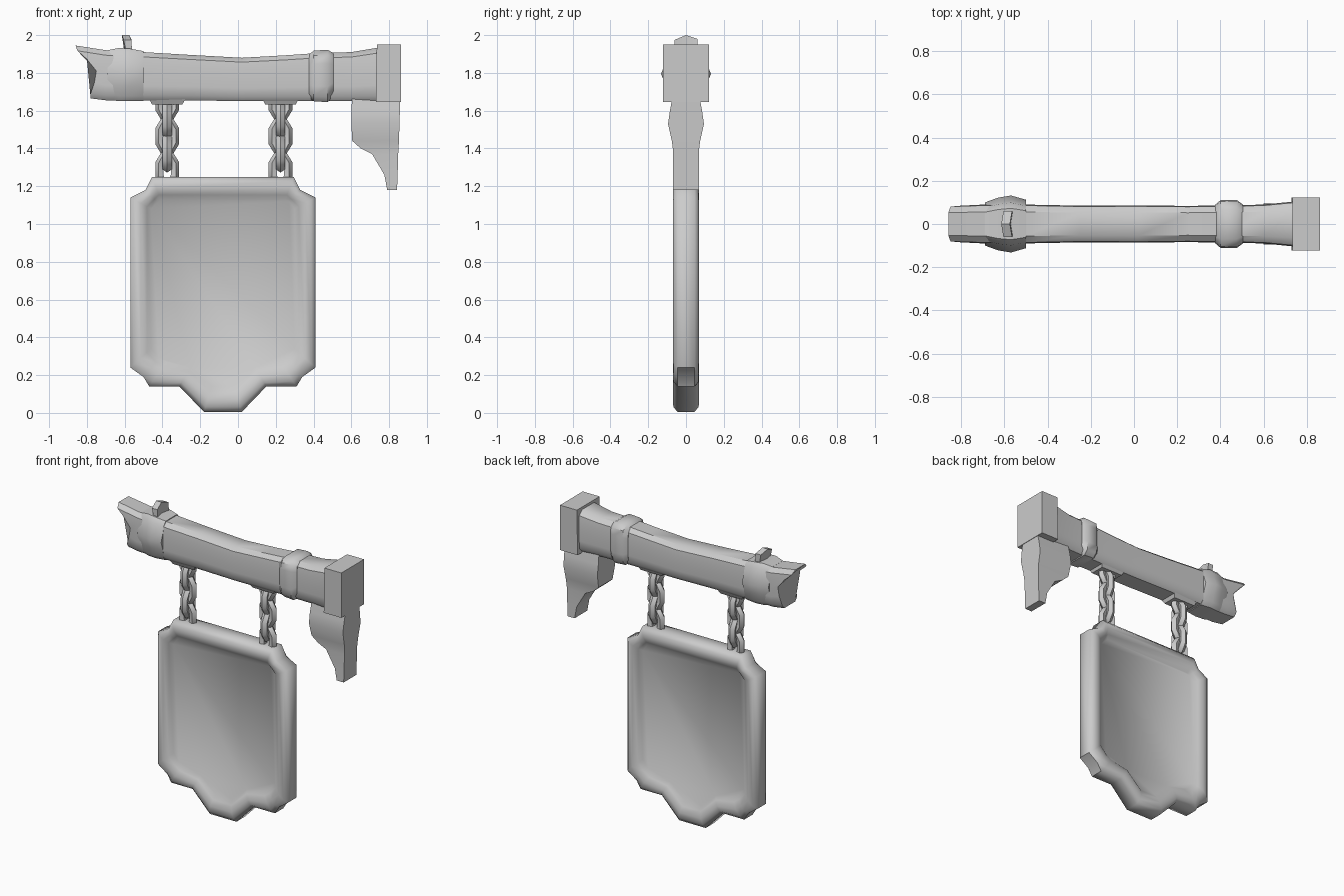
import bpy, bmesh, math
from mathutils import Vector

cube = bpy.data.objects.get("Cube")
if cube:
    bpy.data.objects.remove(cube)

grey = bpy.data.materials.new("weathered grey")
grey.use_nodes = True
COLOUR = (0.6, 0.6, 0.6, 1)
grey.diffuse_color = COLOUR
grey.node_tree.nodes["Principled BSDF"].inputs["Base Color"].default_value = COLOUR


def loft(name, rings, angle=40, closed=False):
    """Skin a row of equal rings; close it in a loop or cap both ends."""
    bm = bmesh.new()
    rows = [[bm.verts.new(p) for p in ring] for ring in rings]
    n = len(rows[0])
    pairs = list(zip(rows, rows[1:]))
    if closed:
        pairs.append((rows[-1], rows[0]))
    else:
        bm.faces.new(rows[0])
        bm.faces.new(rows[-1][::-1])
    for a, b in pairs:
        for i in range(n):
            j = (i + 1) % n
            bm.faces.new((a[i], b[i], b[j], a[j]))
    bmesh.ops.recalc_face_normals(bm, faces=bm.faces)
    mesh = bpy.data.meshes.new(name)
    bm.to_mesh(mesh)
    bm.free()
    mesh.materials.append(grey)
    ob = bpy.data.objects.new(name, mesh)
    bpy.context.collection.objects.link(ob)
    bpy.ops.object.select_all(action='DESELECT')
    bpy.context.view_layer.objects.active = ob
    ob.select_set(True)
    bpy.ops.object.shade_smooth_by_angle(angle=math.radians(angle))
    return ob


# Signboard: raised rounded frame around a sunken panel on both faces
CX = -0.08
outer = [(.375, 1.25), (.41, 1.18), (.49, 1.14), (.49, .24),
         (.42, .19), (.39, .14), (.23, .14), (.10, .005)]
inner = [(.33, 1.13), (.35, 1.12), (.38, 1.08), (.38, .34),
         (.34, .29), (.30, .27), (.17, .24), (.06, .14)]


def board_ring(t, y):
    half = [(a + (c - a) * t, b + (d - b) * t)
            for (a, b), (c, d) in zip(outer, inner)]
    return ([(CX + x, y, z) for x, z in half] +
            [(CX - x, y, z) for x, z in reversed(half)])


steps = [(1, .035), (.8, .055), (.5, .07), (.2, .067), (0, .045)]
loft("signboard", [board_ring(t, -y) for t, y in steps] +
     [board_ring(t, y) for t, y in reversed(steps)], 50)

# Beam: bevelled timber that sags in the middle, broken at the left end
LEVELS = (1, .9, .74, .52, .3, .1, 0)
BEAM = (.62, .95, 1, 1, 1, .95, .7)


def section(x, top, bottom, depth, widths=BEAM, shift=None):
    shift = shift or [0] * len(LEVELS)
    side = [(x + s, depth * w, bottom + (top - bottom) * t)
            for t, w, s in zip(LEVELS, widths, shift)]
    return side + [(a, -b, c) for a, b, c in reversed(side)]


broken = (-.10, -.09, -.04, .01, 0, -.02, -.02)
loft("beam", [
    section(-.76, 1.945, 1.665, .085, shift=broken),
    section(-.70, 1.92, 1.655, .09),
    section(-.50, 1.91, 1.655, .09),
    section(-.25, 1.895, 1.655, .085),
    section(.02, 1.88, 1.65, .086),
    section(.25, 1.893, 1.65, .084),
    section(.42, 1.905, 1.65, .086),
    section(.60, 1.91, 1.65, .09),
    section(.75, 1.935, 1.65, .105)])

# Bands: one with pointed sides near the break, one blockier
POINTED = (.55, .75, .82, 1, .82, .75, .55)
loft("pointed_band", [
    section(-.69, 1.92, 1.66, .10, POINTED),
    section(-.63, 1.932, 1.65, .122, POINTED),
    section(-.57, 1.928, 1.65, .132, POINTED),
    section(-.50, 1.915, 1.65, .112, POINTED)])
loft("block_band", [
    section(.375, 1.895, 1.67, .088),
    section(.40, 1.918, 1.65, .11),
    section(.475, 1.922, 1.645, .112),
    section(.505, 1.905, 1.68, .09)])


def box_ring(x0, x1, depth, z, skew=0):
    return [(x0, -depth, z), (x1, -depth, z),
            (x1 + skew, depth, z), (x0 + skew, depth, z)]


# Peg: thin splinter on top, peaked in the middle
loft("peg", [[(x - .6, y, 1.90), (x - .57, y, 1.90), (x - .575, y, z), (x - .615, y, z)]
             for x, y, z in ((.01, -.06, 1.975), (0, 0, 2.0), (.01, .06, 1.98))])

# End cap block
loft("end_cap", [box_ring(.73, .862, .122, 1.645),
                 box_ring(.735, .862, .122, 1.95)], 30)

# Bracket: tapering broken support below the cap
loft("bracket", [box_ring(*r) for r in (
    (.605, .86, .07, 1.68), (.60, .857, .085, 1.60), (.60, .855, .095, 1.53),
    (.605, .852, .075, 1.44), (.65, .85, .07, 1.40), (.71, .848, .068, 1.37),
    (.775, .845, .068, 1.26), (.79, .842, .068, 1.18))], 35)

# Chains: chunky links turned alternately a quarter round
SEGMENTS, SIDES = 8, 5


def link(name, x, z, width, height, turned):
    rings = []
    for i in range(SEGMENTS):
        a = math.tau * (i + .5) / SEGMENTS
        ring = []
        for k in range(SIDES):
            b = math.tau * k / SIDES
            r = .026 * math.cos(b)
            p = Vector(((width + r) * math.cos(a), .026 * math.sin(b),
                        (height + r) * math.sin(a)))
            if turned:
                p.x, p.y = -p.y, p.x
            ring.append(p + Vector((x, 0, z)))
        rings.append(ring)
    loft(name, rings, 60, closed=True)


for side, x in (("right", -.375), ("left", .225)):
    for i in range(5):
        link(f"{side}_chain_link_{i + 1}", x, 1.645 - i * .09,
             .042, .085, i % 2 == 1)
    loft(f"{side}_chain_plate", [box_ring(x - .08, x + .08, .05, 1.632),
                                 box_ring(x - .10, x + .10, .07, 1.67)], 30)
